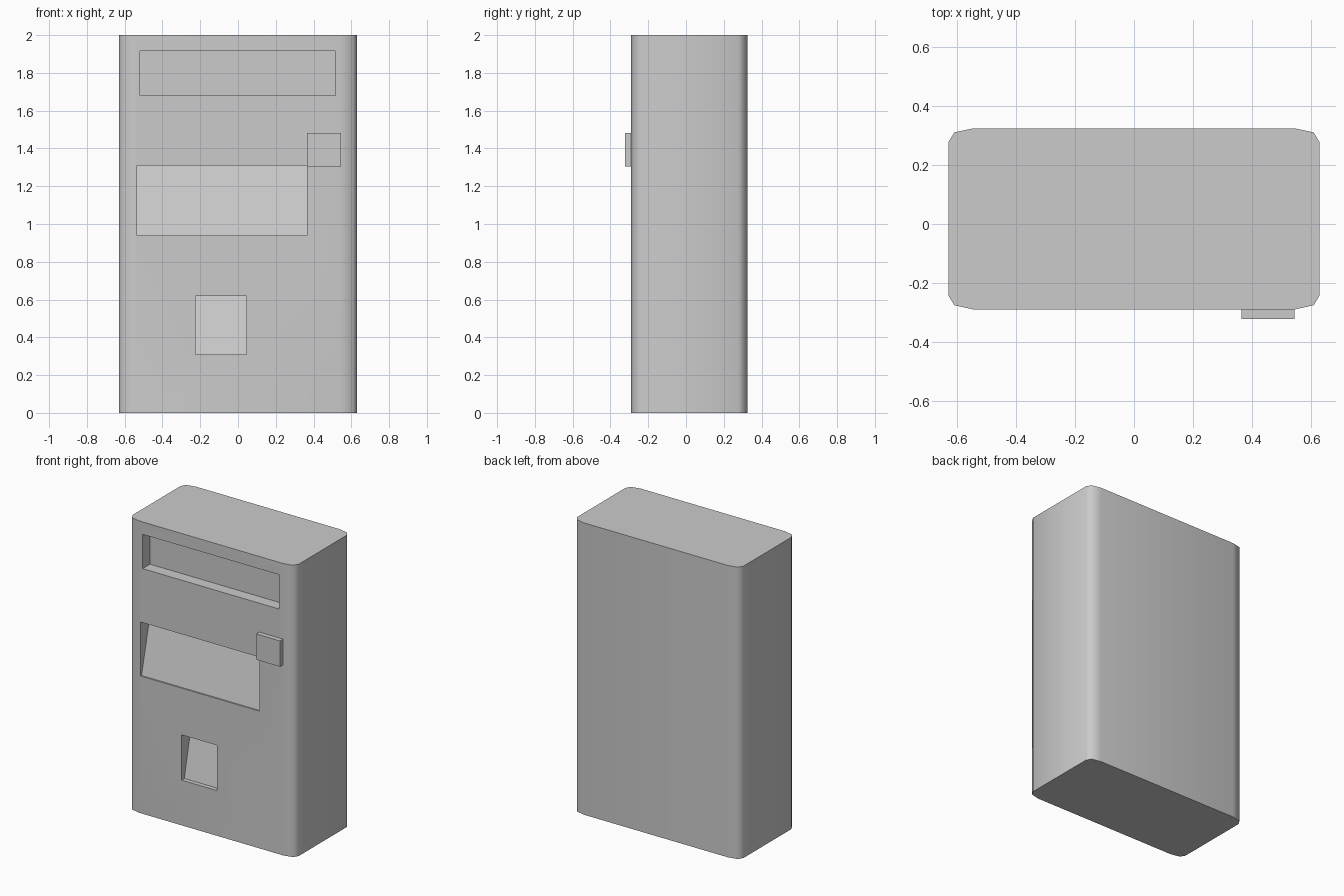
import bpy
import bmesh
from math import radians

if "Cube" in bpy.data.objects:
    bpy.data.objects.remove(bpy.data.objects["Cube"])

FRONT, BACK = -0.29, 0.325


def prism(name, points, to_3d, lo, hi):
    """Extrude a closed 2D profile between lo and hi."""
    bm = bmesh.new()
    a = [bm.verts.new(to_3d(p, lo)) for p in points]
    b = [bm.verts.new(to_3d(p, hi)) for p in points]
    bm.faces.new(a)
    bm.faces.new(b)
    n = len(points)
    for i in range(n):
        j = (i + 1) % n
        bm.faces.new((a[i], a[j], b[j], b[i]))
    bmesh.ops.recalc_face_normals(bm, faces=bm.faces)
    mesh = bpy.data.meshes.new(name)
    bm.to_mesh(mesh)
    bm.free()
    ob = bpy.data.objects.new(name, mesh)
    bpy.context.collection.objects.link(ob)
    return ob


def side_prism(name, profile, x0, x1):
    """Profile in (y, z), extruded along x."""
    return prism(name, profile, lambda p, x: (x, p[0], p[1]), x0, x1)


# Cabinet: rectangular plan with faceted rounded corners
corner = [(0.63, 0.047), (0.61, 0.014), (0.545, 0.0)]
right = [(x, FRONT + d) for x, d in reversed(corner)]
right += [(x, BACK - d) for x, d in corner]
plan = right + [(-x, y) for x, y in reversed(right)]
cabinet = prism("cabinet", plan, lambda p, z: (p[0], p[1], z), 0, 2)

# Front recesses: x range, z range, depth at top and at bottom
recesses = [
    ("display_recess", -0.52, 0.515, 1.68, 1.915, 0.08, 0.08),
    ("window_recess", -0.535, 0.365, 0.94, 1.31, 0.10, 0.01),
    ("tray_recess", -0.225, 0.045, 0.31, 0.62, 0.10, 0.03),
]
for name, x0, x1, z0, z1, top, bottom in recesses:
    profile = [(FRONT - 0.1, z0), (FRONT + bottom, z0),
               (FRONT + top, z1), (FRONT - 0.1, z1)]
    cutter = side_prism(name, profile, x0, x1)
    cutter.hide_render = True
    mod = cabinet.modifiers.new(name, 'BOOLEAN')
    mod.operation = 'DIFFERENCE'
    mod.solver = 'EXACT'
    mod.object = cutter
    bpy.context.view_layer.objects.active = cabinet
    bpy.ops.object.modifier_apply(modifier=mod.name)
    bpy.data.objects.remove(cutter)

# Raised control block beside the window
side_prism("control_block",
           [(-0.323, 1.305), (FRONT + 0.01, 1.305),
            (FRONT + 0.01, 1.482), (-0.323, 1.482)], 0.365, 0.545)

# Smooth the faceted corners, keep the other edges sharp
bpy.ops.object.select_all(action='DESELECT')
cabinet.select_set(True)
bpy.context.view_layer.objects.active = cabinet
bpy.ops.object.shade_smooth_by_angle(angle=radians(52))
